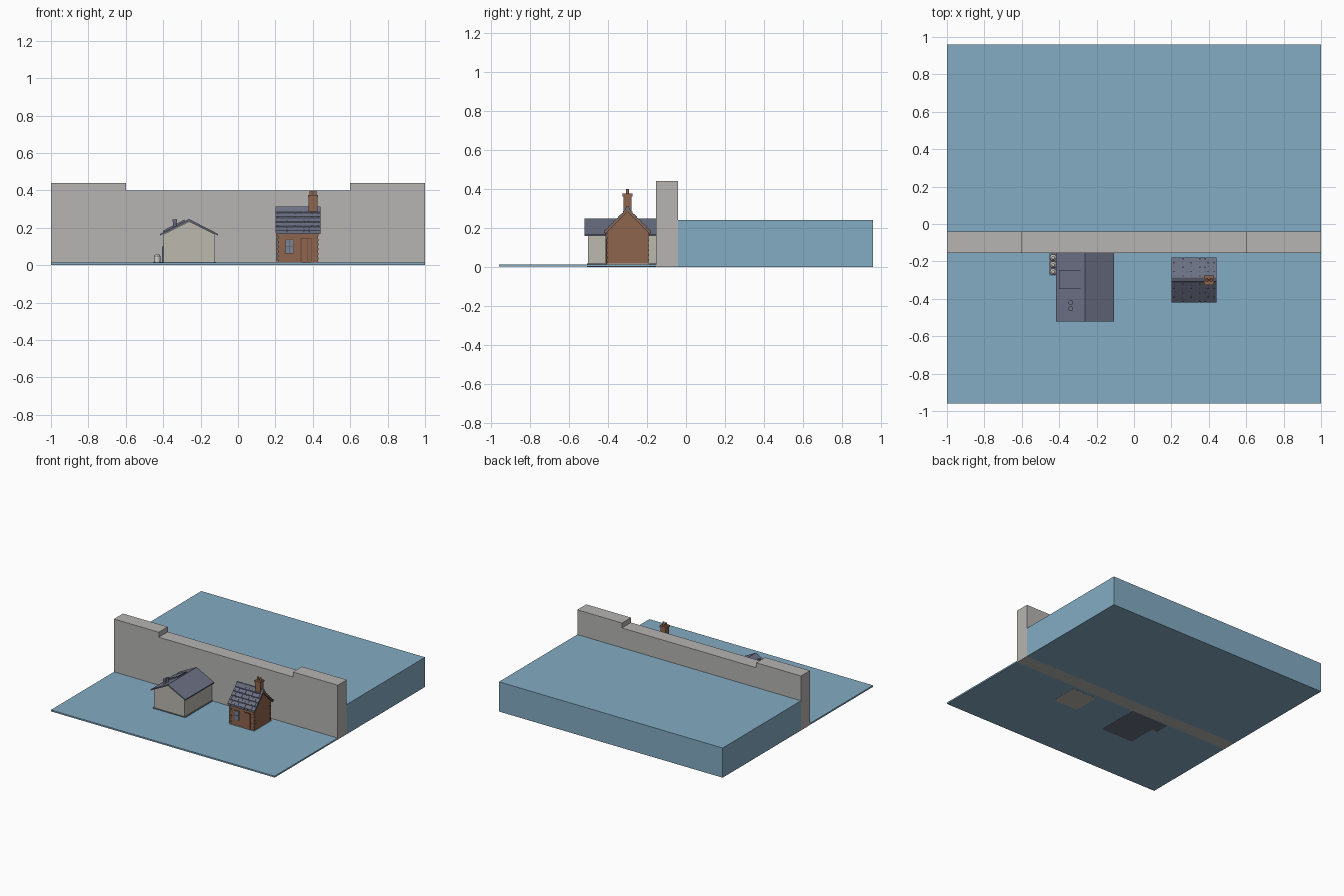
import bpy, bmesh, math
from mathutils import Vector

if "Cube" in bpy.data.objects:
    bpy.data.objects.remove(bpy.data.objects["Cube"])


def material(name, rgb):
    m = bpy.data.materials.new(name)
    lin = [(c / 255 / 12.92 if c < 11 else ((c / 255 + 0.055) / 1.055) ** 2.4) for c in rgb]
    m.diffuse_color = (*lin, 1)
    m.use_nodes = True
    m.node_tree.nodes["Principled BSDF"].inputs["Base Color"].default_value = m.diffuse_color
    return m


WATER = material("water blue", (131, 172, 196))
STONE = material("dam grey", (182, 181, 178))
RENDER = material("warm grey", (188, 184, 175))
SLATE = material("slate", (108, 113, 132))
BRICK = material("brick", (143, 101, 78))
DARK = material("dark brown", (104, 72, 55))
GLASS = material("window blue", (116, 134, 160))
WHITE = material("off white", (205, 203, 196))


def finish(bm, name, mat):
    bmesh.ops.recalc_face_normals(bm, faces=bm.faces[:])
    me = bpy.data.meshes.new(name)
    bm.to_mesh(me)
    bm.free()
    ob = bpy.data.objects.new(name, me)
    me.materials.append(mat)
    bpy.context.collection.objects.link(ob)
    return ob


def add_prism(bm, profile, axis, lo, hi):
    """Extrude a closed (horizontal, z) profile along x or y."""
    def pt(h, z, t):
        return (t, h, z) if axis == "x" else (h, t, z)
    a = [bm.verts.new(pt(h, z, lo)) for h, z in profile]
    b = [bm.verts.new(pt(h, z, hi)) for h, z in profile]
    n = len(a)
    bm.faces.new(a)
    bm.faces.new(b[::-1])
    for i in range(n):
        bm.faces.new((a[i], a[(i + 1) % n], b[(i + 1) % n], b[i]))


def prism(name, profile, axis, lo, hi, mat):
    bm = bmesh.new()
    add_prism(bm, profile, axis, lo, hi)
    return finish(bm, name, mat)


def boxes(name, items, mat):
    """Each item is x0, x1, y0, y1, z0, z1."""
    bm = bmesh.new()
    for x0, x1, y0, y1, z0, z1 in items:
        add_prism(bm, [(x0, z0), (x1, z0), (x1, z1), (x0, z1)], "y", y0, y1)
    return finish(bm, name, mat)


def cylinder(name, x, y, z0, z1, r, mat, r2=None, n=12):
    bm = bmesh.new()
    bmesh.ops.create_cone(bm, cap_ends=True, segments=n, radius1=r,
                          radius2=r if r2 is None else r2, depth=z1 - z0)
    bmesh.ops.translate(bm, verts=bm.verts[:], vec=Vector((x, y, (z0 + z1) / 2)))
    for f in bm.faces:
        f.smooth = abs(f.normal.z) < 0.9
    return finish(bm, name, mat)


# Water on both levels and the dam between them
boxes("lower_water", [(-1, 1, -0.96, -0.155, 0.001, 0.013)], WATER)
boxes("upper_water", [(-1, 1, -0.04, 0.96, 0, 0.24)], WATER)
prism("dam_wall", [(-1, 0), (1, 0), (1, 0.44), (0.6, 0.44), (0.6, 0.4),
                   (-0.6, 0.4), (-0.6, 0.44), (-1, 0.44)], "y", -0.155, -0.04, STONE)

# Shed against the dam
SX = -0.262
boxes("shed_floor", [(-0.405, -0.117, -0.508, -0.155, 0, 0.018),
                     (-0.455, -0.4, -0.275, -0.155, 0, 0.018)], SLATE)
prism("shed_walls", [(-0.397, 0.014), (-0.125, 0.014), (-0.125, 0.166),
                     (SX, 0.234), (-0.397, 0.166)], "y", -0.503, -0.155, RENDER)
prism("shed_roof", [(-0.417, 0.158), (SX, 0.236), (-0.107, 0.158), (-0.107, 0.167),
                    (SX, 0.247), (-0.417, 0.167)], "y", -0.52, -0.155, SLATE)


def shed_z(x):
    return 0.247 - (SX - x) * 0.08 / 0.155


# Raised roof hatch and two vents
hx0, hx1 = -0.402, -0.287
prism("roof_hatch", [(hx0, shed_z(hx0) - 0.003), (hx1, shed_z(hx1) - 0.003),
                     (hx1, shed_z(hx1) + 0.009), (hx0, shed_z(hx0) + 0.009)],
      "y", -0.347, -0.245, SLATE)
for y in (-0.42, -0.453):
    cylinder("vent_pipe", -0.338, y, 0.2, 0.236, 0.009, SLATE)
    cylinder("vent_cap", -0.338, y, 0.234, 0.245, 0.013, SLATE)

# Row of small tanks and a riser beside the shed
for y in (-0.18, -0.218, -0.256):
    cylinder("tank_body", -0.432, y, 0.016, 0.048, 0.018, WHITE)
    cylinder("tank_top", -0.432, y, 0.048, 0.06, 0.018, WHITE, 0.008)
boxes("tank_riser", [(-0.406, -0.396, -0.275, -0.255, 0.016, 0.1)], SLATE)

# Brick house
HY = -0.3
X0, X1, Y0, Y1 = 0.214, 0.428, -0.405, -0.192
boxes("house_floor", [(X0 - 0.004, X1 + 0.002, Y0 - 0.004, Y1 + 0.004, 0, 0.017)], RENDER)
prism("house_walls", [(Y0, 0.014), (Y1, 0.014), (Y1, 0.185), (HY, 0.292), (Y0, 0.185)],
      "x", X0, X1, BRICK)

# Bargeboards on both gables, slate roof deck between them
barge = [(-0.417, 0.166), (HY, 0.283), (-0.183, 0.166), (-0.183, 0.178),
         (HY, 0.3), (-0.417, 0.178)]
for x in (0.203, 0.43):
    prism("bargeboard", barge, "x", x, x + 0.01, BRICK)
prism("roof_deck", barge, "x", 0.213, 0.43, SLATE)

# Staggered slate courses on both slopes
ROWS, COLS = 5, 8
bm = bmesh.new()
for side in (-1, 1):
    for r in range(ROWS):
        low, high = 0.121 * (r + 1) / ROWS, 0.121 * r / ROWS
        zl, zh = 0.302 - low * 1.03, 0.302 - high * 1.03
        course = [(HY + side * low, zl - 0.004), (HY + side * high, zh - 0.004),
                  (HY + side * high, zh + 0.001), (HY + side * low, zl + 0.007)]
        w = 0.242 / COLS
        cuts = [0.2] + [0.2 + w * (c + (0.5 if r % 2 else 1)) for c in range(COLS)]
        cuts = [c for c in cuts if c < 0.441] + [0.442]
        for a, b in zip(cuts, cuts[1:]):
            add_prism(bm, course, "x", a + 0.0006, b - 0.0006)
finish(bm, "roof_slates", SLATE)
prism("ridge_tiles", [(HY - 0.014, 0.292), (HY + 0.014, 0.292), (HY + 0.005, 0.313),
                      (HY - 0.005, 0.313)], "x", 0.2, 0.442, SLATE)

# Chimney with collars and two pots
boxes("chimney", [(0.377, 0.425, -0.322, -0.279, 0.27, 0.365),
                  (0.373, 0.429, -0.326, -0.275, 0.362, 0.376)], BRICK)
for x in (0.39, 0.412):
    cylinder("chimney_pot", x, -0.3, 0.374, 0.4, 0.009, BRICK, 0.007)

# Front door, window and frames as thin plates
boxes("door_frame", [(0.334, 0.394, Y0 - 0.003, Y0 + 0.002, 0.015, 0.146)], DARK)
boxes("door_planks", [(0.339 + i * 0.017, 0.355 + i * 0.017, Y0 - 0.006, Y0, 0.015, 0.141)
                      for i in range(3)], BRICK)
boxes("window_frame", [(0.252, 0.298, Y0 - 0.003, Y0 + 0.002, 0.06, 0.138)], DARK)
boxes("window_panes", [(x, x + 0.018, Y0 - 0.006, Y0, z, z + 0.033)
                       for x in (0.256, 0.276) for z in (0.064, 0.101)], GLASS)

# Protruding bricks at the corners and on the walls
bricks = []
for k in range(6):
    z = 0.03 + k * 0.025
    long = 0.026 if k % 2 else 0.014
    for x in (X0, X1 - long):
        bricks.append((x, x + long, Y0 - 0.002, Y0 + 0.002, z, z + 0.011))
        bricks.append((x, x + long, Y1 - 0.002, Y1 + 0.002, z, z + 0.011))
    for y in (Y0, Y1 - long):
        bricks.append((X1 - 0.002, X1 + 0.002, y, y + long, z, z + 0.011))
        bricks.append((X0 - 0.002, X0 + 0.002, y, y + long, z, z + 0.011))
boxes("corner_bricks", bricks, BRICK)

# Drainpipe at the left corner
cylinder("drainpipe", 0.208, -0.408, 0.02, 0.17, 0.004, WHITE, n=8)
